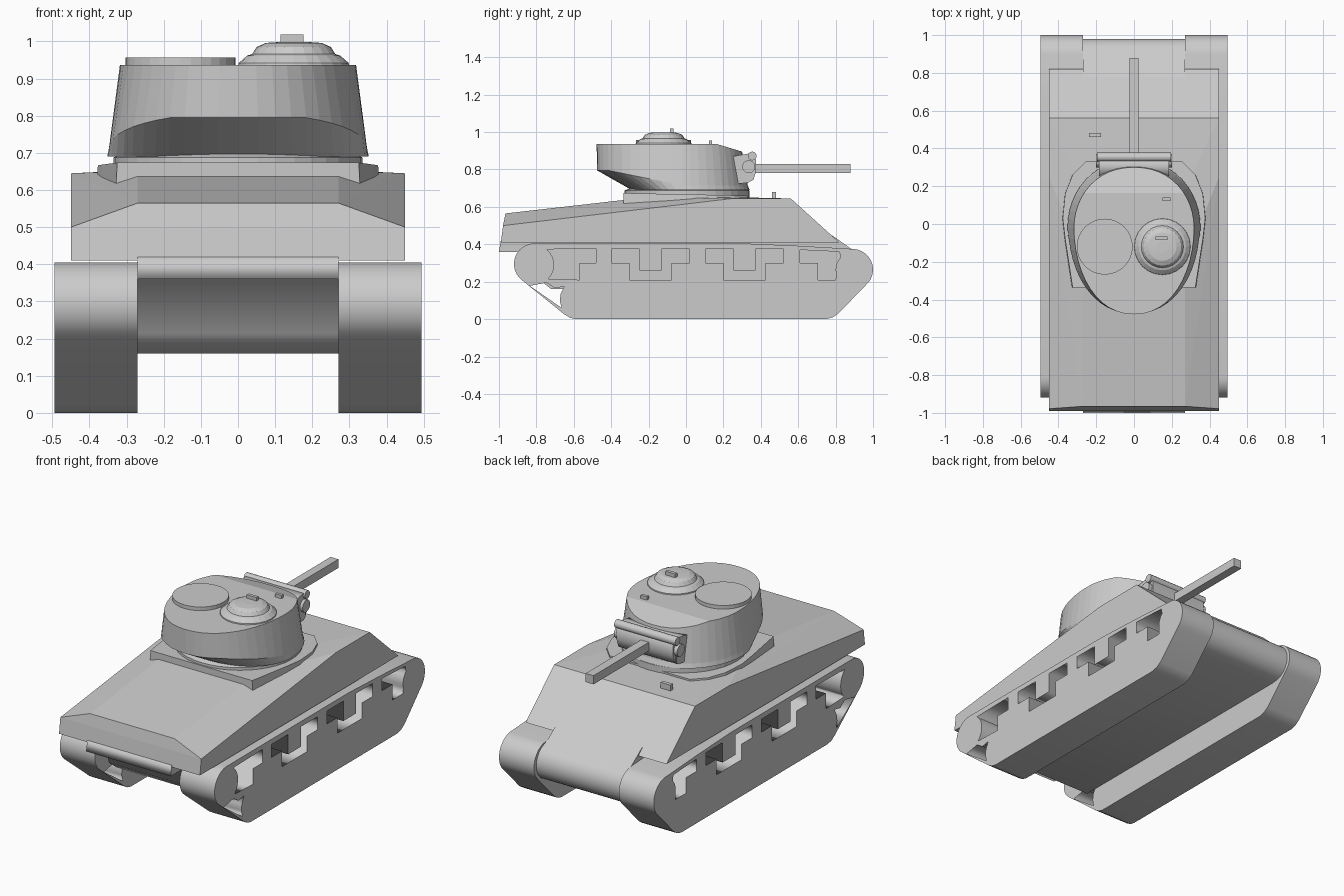
import bpy, bmesh
from math import sin, cos, pi, radians
from mathutils import Matrix, Vector

if "Cube" in bpy.data.objects:
    bpy.data.objects.remove(bpy.data.objects["Cube"])

# local x,y,z -> world y,z,x so side profiles can be drawn as (y, z)
SIDE = Matrix(((0, 0, 1, 0), (1, 0, 0, 0), (0, 1, 0, 0), (0, 0, 0, 1)))


def finish(name, bm):
    bmesh.ops.recalc_face_normals(bm, faces=bm.faces)
    me = bpy.data.meshes.new(name)
    bm.to_mesh(me)
    bm.free()
    ob = bpy.data.objects.new(name, me)
    bpy.context.collection.objects.link(ob)
    return ob


def plate(name, loops, half, centre=(0, 0, 0), basis=SIDE):
    """Filled outline (later loops are holes) extruded both ways."""
    cu = bpy.data.curves.new(name, 'CURVE')
    cu.dimensions, cu.fill_mode, cu.extrude = '2D', 'BOTH', half
    for pts in loops:
        sp = cu.splines.new('POLY')
        sp.points.add(len(pts) - 1)
        for p, q in zip(sp.points, pts):
            p.co = (q[0], q[1], 0, 1)
        sp.use_cyclic_u = True
    ob = bpy.data.objects.new(name, cu)
    bpy.context.collection.objects.link(ob)
    ob.matrix_world = Matrix.Translation(centre) @ basis
    bpy.ops.object.select_all(action='DESELECT')
    ob.select_set(True)
    bpy.context.view_layer.objects.active = ob
    bpy.ops.object.convert(target='MESH')
    return bpy.context.view_layer.objects.active


def arc(cy, cz, r, a0, a1, n):
    return [(cy + r * cos(radians(a0 + (a1 - a0) * i / n)),
             cz + r * sin(radians(a0 + (a1 - a0) * i / n))) for i in range(n + 1)]


def box(name, lo, hi):
    bm = bmesh.new()
    bmesh.ops.create_cube(bm, size=1)
    lo, hi = Vector(lo), Vector(hi)
    for v in bm.verts:
        v.co = (lo + hi) / 2 + v.co * (hi - lo)
    return finish(name, bm)


def loft(name, rings):
    """Skin through rings of equal length, capped at both ends."""
    bm = bmesh.new()
    vs = [[bm.verts.new(p) for p in r] for r in rings]
    n = len(vs[0])
    for a, b in zip(vs, vs[1:]):
        for i in range(n):
            bm.faces.new((a[i], a[(i + 1) % n], b[(i + 1) % n], b[i]))
    bm.faces.new(vs[0])
    bm.faces.new(vs[-1])
    return finish(name, bm)


def turned(name, cx, cy, profile, n=32):
    return loft(name, [[(cx + r * cos(2 * pi * i / n), cy + r * sin(2 * pi * i / n), z)
                        for i in range(n)] for r, z in profile])


# upper hull: convex armour shell
bm = bmesh.new()
for x, y, z in [(.27, -.965, .565), (.45, -.978, .50), (.45, -.99, .41), (.27, -.2, .652),
                (.45, .25, .645), (.3, .25, .652), (.45, .56, .645), (.45, .82, .41)]:
    bm.verts.new((x, y, z))
    bm.verts.new((-x, y, z))
bmesh.ops.convex_hull(bm, input=bm.verts)
bmesh.ops.dissolve_limit(bm, angle_limit=.01, verts=bm.verts, edges=bm.edges)
finish("upper_hull", bm)

# lower hull with rounded nose and rear overhang
plate("lower_hull", [[(.73, .47), (.79, .442), (.88, .378)]
                     + arc(.875, .268, .105, 60, -80, 9)
                     + [(.85, .16), (-.72, .16), (-.79, .215), (-.83, .36),
                        (-1.0, .36), (-.99, .42)]], .27)

# running gear: solid side outline with openings
outline = (arc(-.81, .295, .11, 90, 235, 12) + [(-.65, .025), (-.62, .007), (-.59, 0), (.75, 0), (.785, .01), (.815, .03)]
           + arc(.89, .265, .11, -50, 85, 12) + [(.6, .392), (.3, .405)])


def bogie_gap(c):
    half = [(.058, .375), (.058, .26), (-.058, .26), (-.058, .375), (-.208, .375), (-.208, .30),
            (-.112, .30), (-.112, .21), (.112, .21), (.112, .30), (.208, .30), (.208, .375)]
    return [(c + y, z) for y, z in half]


rear_gap = arc(-.81, .29, .105, 52, -45, 7) + [(-.57, .21), (-.57, .30), (-.48, .30), (-.48, .378)]
low_gap = [(-.835, .178), (-.665, .06), (-.675, .1), (-.67, .135), (-.65, .175), (-.70, .165), (-.745, .195)]
front_gap = [(.61, .37), (.61, .30), (.705, .30), (.705, .21), (.80, .21)] + arc(.89, .265, .09, 195, 135, 5) + [(.82, .36)]
for side, s in (("right", 1), ("left", -1)):
    plate(side + "_track", [outline, rear_gap, low_gap, bogie_gap(-.19), bogie_gap(.313), front_gap],
          .1115, (s * .3825, 0, 0))

# turret collar, top slanting forward
half = [(.33, -.335), (.37, -.08), (.383, .03), (.37, .16), (.33, .26), (.26, .33)]
foot = half + [(-x, y) for x, y in reversed(half)]
loft("turret_collar", [[(x, y, .58) for x, y in foot],
                       [(x * .985, y, .667 - .02 * y) for x, y in foot]])
turned("turret_ring", 0, .005, [(.335, .63), (.335, .688), (.3, .70)], 40)


# turret body: egg-shaped rings with a rear overhang
def egg(rx, front, rear, z, lift=0, n=48):
    pts = []
    for i in range(n):
        c, s = cos(2 * pi * i / n), sin(2 * pi * i / n)
        x = rx * (abs(c) ** .92) * (1 if c >= 0 else -1)
        y = -.02 + (front + .02 if s > 0 else -rear - .02) * s
        pts.append((x, y, z + lift * min(1, max(0, -s) * 1.15)))
    return pts


turret = loft("turret", [egg(.352, .34, -.29, .69), egg(.347, .33, -.475, .715, .08),
                         egg(.318, .30, -.478, .936)])
bm = bmesh.new()
bm.from_mesh(turret.data)
bmesh.ops.bisect_plane(bm, geom=bm.verts[:] + bm.edges[:] + bm.faces[:],
                       plane_co=(0, .165, 0), plane_no=(0, 1, 0))
for v in bm.verts:
    if v.co.z > .93 and v.co.y > .165:
        v.co.z -= (v.co.y - .165) * .3
bm.to_mesh(turret.data)
bm.free()

# roof hatch, cupola and periscopes
turned("loader_hatch", -.155, -.12, [(.148, .92), (.148, .957)])
turned("cupola", .15, -.12, [(.15, .93), (.148, .942), (.125, .962), (.112, .966),
                             (.10, .985), (.075, .996), (.03, .999)], 24)
box("cupola_periscope", (.115, -.085, .98), (.177, -.066, 1.018))
box("roof_periscope", (.152, .122, .92), (.192, .14, .955))
box("hull_periscope", (-.238, .46, .63), (-.175, .482, .68))

# mantlet with rolled cover on top, and gun
plate("mantlet", [[(.25, .72), (.335, .73), (.352, .745), (.352, .86), (.335, .885), (.25, .87)]], .185)
plate("mantlet_roll", [arc(.354, .872, .024, 0, 330, 11)], .195)
plate("mantlet_lip", [[(.33, .73), (.36, .745), (.375, .79), (.375, .85), (.35, .875)]], .18)
for s in (1, -1):
    plate("mantlet_boss", [arc(.335, .815, .035, 0, 330, 11)], .012, (s * .19, 0, 0))
box("gun_barrel", (-.025, .33, .78), (.025, .88, .83))
